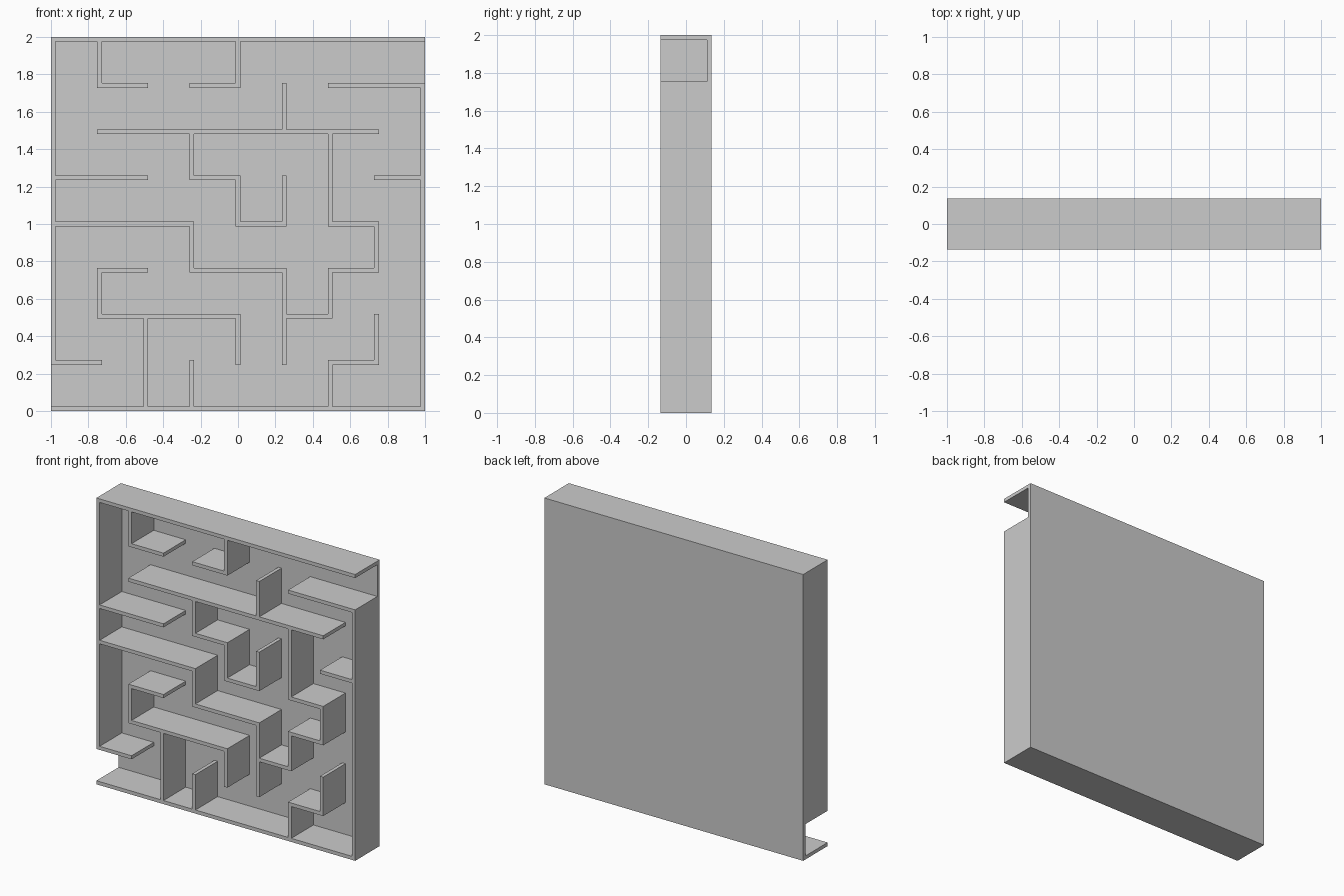
import bpy, bmesh
from mathutils import Vector

if "Cube" in bpy.data.objects:
    bpy.data.objects.remove(bpy.data.objects["Cube"])

N = 8                       # cells per side
T = 0.025                   # wall and back plate thickness
PITCH = (2 - T) / N
BACK, FRONT = 0.135, -0.135

# Wall runs as polylines on the 9 x 9 lattice (column, row from the bottom)
RUNS = [
    # outer frame, with an entry bottom left and an exit top right
    "08 88 87", "68 68", "00 80 87 67", "08 01 11",
    # inner walls
    "18 17 27", "37 47 48", "57 56", "16 76",
    "36 35 45 44 54 55", "66 64 74 73 63 62 52",
    "05 25", "75 85", "04 34 33 53 51",
    "23 13 12 42 41", "22 20", "31 30", "60 61 71 72",
]
RUNS[0], RUNS[1] = "08 88", "08 88"     # top rail stops short of the exit

# Mark filled squares on a fine grid of alternating posts and gaps
filled = set()
for run in RUNS:
    pts = [(2 * int(p[0]), 2 * int(p[1])) for p in run.split()]
    for (a, b), (c, d) in zip(pts, pts[1:]):
        for i in range(min(a, c), max(a, c) + 1):
            for j in range(min(b, d), max(b, d) + 1):
                filled.add((i, j))

lines = []
for k in range(N + 1):
    lines += [k * PITCH, k * PITCH + T]

bm = bmesh.new()
verts = [[bm.verts.new((x - 1, BACK, z)) for z in lines] for x in lines]
size = len(lines) - 1
keys = [(i, j) for i in range(size) for j in range(size)]
for i, j in keys:
    bm.faces.new((verts[i][j], verts[i + 1][j],
                  verts[i + 1][j + 1], verts[i][j + 1]))


def pull(faces, dist):
    """Extrude a set of faces towards the front."""
    res = bmesh.ops.extrude_face_region(bm, geom=faces)["geom"]
    moved = [g for g in res if isinstance(g, bmesh.types.BMVert)]
    bmesh.ops.translate(bm, verts=moved, vec=Vector((0, -dist, 0)))
    return [g for g in res if isinstance(g, bmesh.types.BMFace)]


def cell(face):
    """Fine grid index of a face from its centre."""
    c = face.calc_center_median()
    i = sum(c.x + 1 > v for v in lines) - 1
    j = sum(c.z > v for v in lines) - 1
    return i, j


# Back plate, then the walls rising out of it
floor = pull(bm.faces[:], T)
pull([f for f in floor if cell(f) in filled], BACK - T - FRONT)

# Merge flat regions into clean faces
bmesh.ops.recalc_face_normals(bm, faces=bm.faces[:])
bmesh.ops.dissolve_limit(bm, angle_limit=0.01, verts=bm.verts[:], edges=bm.edges[:])
bmesh.ops.triangulate(bm, faces=[f for f in bm.faces if len(f.verts) > 4])
bmesh.ops.recalc_face_normals(bm, faces=bm.faces[:])

mesh = bpy.data.meshes.new("maze_panel")
bm.to_mesh(mesh)
bm.free()
maze = bpy.data.objects.new("maze_panel", mesh)
bpy.context.collection.objects.link(maze)
